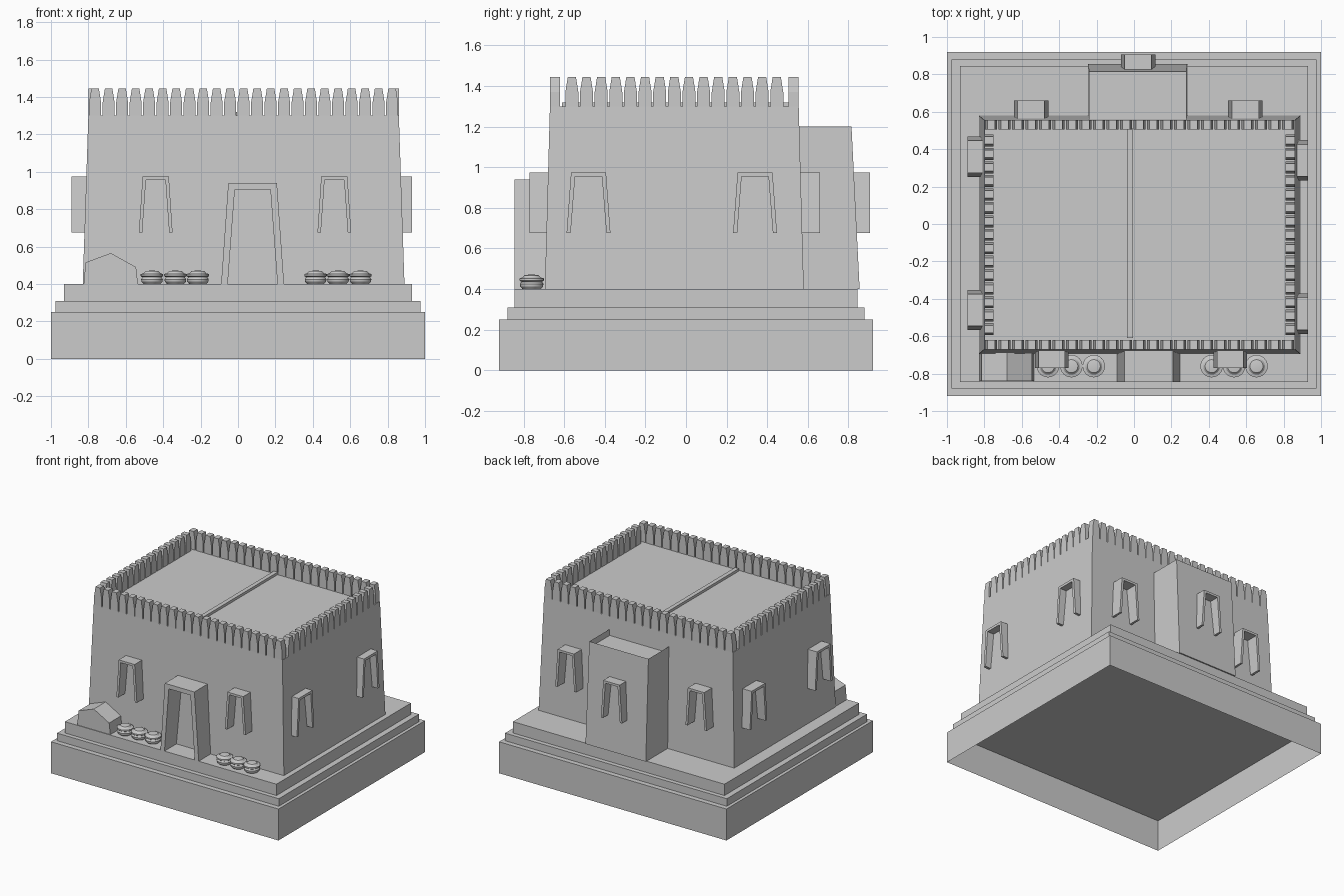
import bpy, bmesh
from math import pi
from mathutils import Matrix, Vector

if "Cube" in bpy.data.objects:
    bpy.data.objects.remove(bpy.data.objects["Cube"])

CX, CY = 0.03, -0.0575      # house centre
ROOF = 1.30


def finish(name, bm):
    bmesh.ops.recalc_face_normals(bm, faces=bm.faces)
    me = bpy.data.meshes.new(name)
    bm.to_mesh(me)
    bm.free()
    ob = bpy.data.objects.new(name, me)
    bpy.context.collection.objects.link(ob)
    return ob


def frustum(bm, r0, r1, z0, z1):
    """Block between two rectangles (x0, x1, y0, y1)."""
    rings = [[bm.verts.new((x, y, z)) for x, y in
              ((r[0], r[2]), (r[1], r[2]), (r[1], r[3]), (r[0], r[3]))]
             for r, z in ((r0, z0), (r1, z1))]
    bottom = bm.faces.new(rings[0][::-1])
    top = bm.faces.new(rings[1])
    for i in range(4):
        j = (i + 1) % 4
        bm.faces.new((rings[0][i], rings[0][j], rings[1][j], rings[1][i]))
    return bottom, top


def block(name, r0, r1, z0, z1):
    bm = bmesh.new()
    frustum(bm, r0, r1, z0, z1)
    return finish(name, bm)


def prism(bm, pts, y0, y1, mat=Matrix()):
    """Profile in x, z extruded along y, then moved by mat."""
    a = [bm.verts.new(mat @ Vector((x, y0, z))) for x, z in pts]
    b = [bm.verts.new(mat @ Vector((x, y1, z))) for x, z in pts]
    bm.faces.new(a)
    bm.faces.new(b[::-1])
    for i in range(len(pts)):
        j = (i + 1) % len(pts)
        bm.faces.new((a[i], b[i], b[j], a[j]))


def frame(name, x, y, angle, wb, wt, z0, z1, leg, lintel, depth):
    """Tapered surround, open at the bottom; (x, y) is on its outer face."""
    pts = [(-wb, z0), (-wt, z1), (wt, z1), (wb, z0),
           (wb - leg, z0), (wt - leg, z1 - lintel),
           (leg - wt, z1 - lintel), (leg - wb, z0)]
    bm = bmesh.new()
    prism(bm, pts, 0, depth,
          Matrix.Translation((x, y, 0)) @ Matrix.Rotation(angle, 4, 'Z'))
    return finish(name, bm)


# Stepped base; the lowest tier is hollow underneath
tier = (-1, 1, -0.92, 0.92)
bm = bmesh.new()
bottom, top = frustum(bm, tier, tier, 0, 0.25)
bm.faces.remove(bottom)
finish("base_lower", bm)
tier = (-0.975, 0.975, -0.88, 0.88)
block("base_middle", tier, tier, 0.25, 0.31)
tier = (-0.93, 0.93, -0.845, 0.845)
block("base_upper", tier, tier, 0.31, 0.40)

# Main house with sloping walls
block("house_walls", (CX - 0.86, CX + 0.86, CY - 0.6375, CY + 0.6375),
      (CX - 0.83, CX + 0.83, CY - 0.6125, CY + 0.6125), 0.40, ROOF)
beam = (-0.038, -0.005, -0.61, 0.51)
block("roof_beam", beam, beam, ROOF - 0.01, ROOF + 0.02)

# Battlements round the roof
merlon = [(-0.032, ROOF), (0.032, ROOF), (0.032, 1.37),
          (0.02, 1.445), (-0.02, 1.445), (-0.032, 1.37)]
bm = bmesh.new()
for angle, half, dist, count, skip in (
        (0, 0.83, 0.6125, 23, 0), (pi, 0.83, 0.6125, 23, 0),
        (pi / 2, 0.6125, 0.83, 17, 1), (-pi / 2, 0.6125, 0.83, 17, 1)):
    turn = Matrix.Translation((CX, CY, 0)) @ Matrix.Rotation(angle, 4, 'Z')
    step = 2 * half / count
    for i in range(skip, count - skip):
        off = -half + step * (i + 0.5)
        prism(bm, merlon, -dist, -dist + 0.05,
              turn @ Matrix.Translation((off, 0, 0)))
finish("battlements", bm)

# Rear annex with a sunken top
bm = bmesh.new()
_, top = frustum(bm, (-0.245, 0.285, 0.54, 0.855),
                 (-0.24, 0.28, 0.54, 0.815), 0.40, 1.20)
bmesh.ops.inset_region(bm, faces=[top], thickness=0.033)
bmesh.ops.translate(bm, verts=top.verts, vec=(0, 0, 0))
floor = bmesh.ops.extrude_face_region(bm, geom=[top])
bmesh.ops.translate(bm, vec=(0, 0, -0.05),
                    verts=[g for g in floor["geom"] if isinstance(g, bmesh.types.BMVert)])
if top.is_valid:
    bm.faces.remove(top)
finish("rear_annex", bm)

# Door and window surrounds
frame("door_frame", 0.078, -0.845, 0, 0.168, 0.13, 0.40, 0.94, 0.035, 0.035, 0.2)
for x in (-0.44, 0.515):
    frame("front_window", x, -0.77, 0, 0.09, 0.07, 0.675, 0.975, 0.018, 0.018, 0.12)
for x, y in ((-0.55, 0.66), (0.595, 0.66), (0.022, 0.905)):
    frame("rear_window", x, y, pi, 0.092, 0.072, 0.675, 0.975, 0.018, 0.018, 0.11)
for y in (0.34, -0.48):
    frame("right_window", 0.93, y, pi / 2, 0.108, 0.086, 0.675, 0.975, 0.02, 0.02, 0.08)
    frame("left_window", -0.89, y + 0.02, -pi / 2, 0.108, 0.086, 0.675, 0.975, 0.02, 0.02, 0.08)

# Small oven beside the door
bm = bmesh.new()
prism(bm, [(-0.825, 0.40), (-0.815, 0.515), (-0.68, 0.565),
           (-0.545, 0.49), (-0.535, 0.40)], -0.84, -0.66)
finish("oven", bm)

# Lidded pots, turned from one profile
pot = [(0, 0.40), (0.045, 0.40), (0.056, 0.412), (0.058, 0.425), (0.051, 0.436),
       (0.06, 0.442), (0.06, 0.453), (0.045, 0.457), (0.035, 0.468), (0, 0.473)]
for x in (-0.46, -0.335, -0.215, 0.415, 0.535, 0.655):
    bm = bmesh.new()
    vs = [bm.verts.new((r, 0, z)) for r, z in pot]
    es = [bm.edges.new(p) for p in zip(vs, vs[1:])]
    bmesh.ops.spin(bm, geom=vs + es, cent=(0, 0, 0), axis=(0, 0, 1),
                   angle=2 * pi, steps=24)
    bmesh.ops.remove_doubles(bm, verts=bm.verts, dist=1e-4)
    ob = finish("pot", bm)
    ob.location = (x, -0.76, 0)
    bpy.ops.object.select_all(action='DESELECT')
    ob.select_set(True)
    bpy.context.view_layer.objects.active = ob
    bpy.ops.object.shade_smooth_by_angle()
